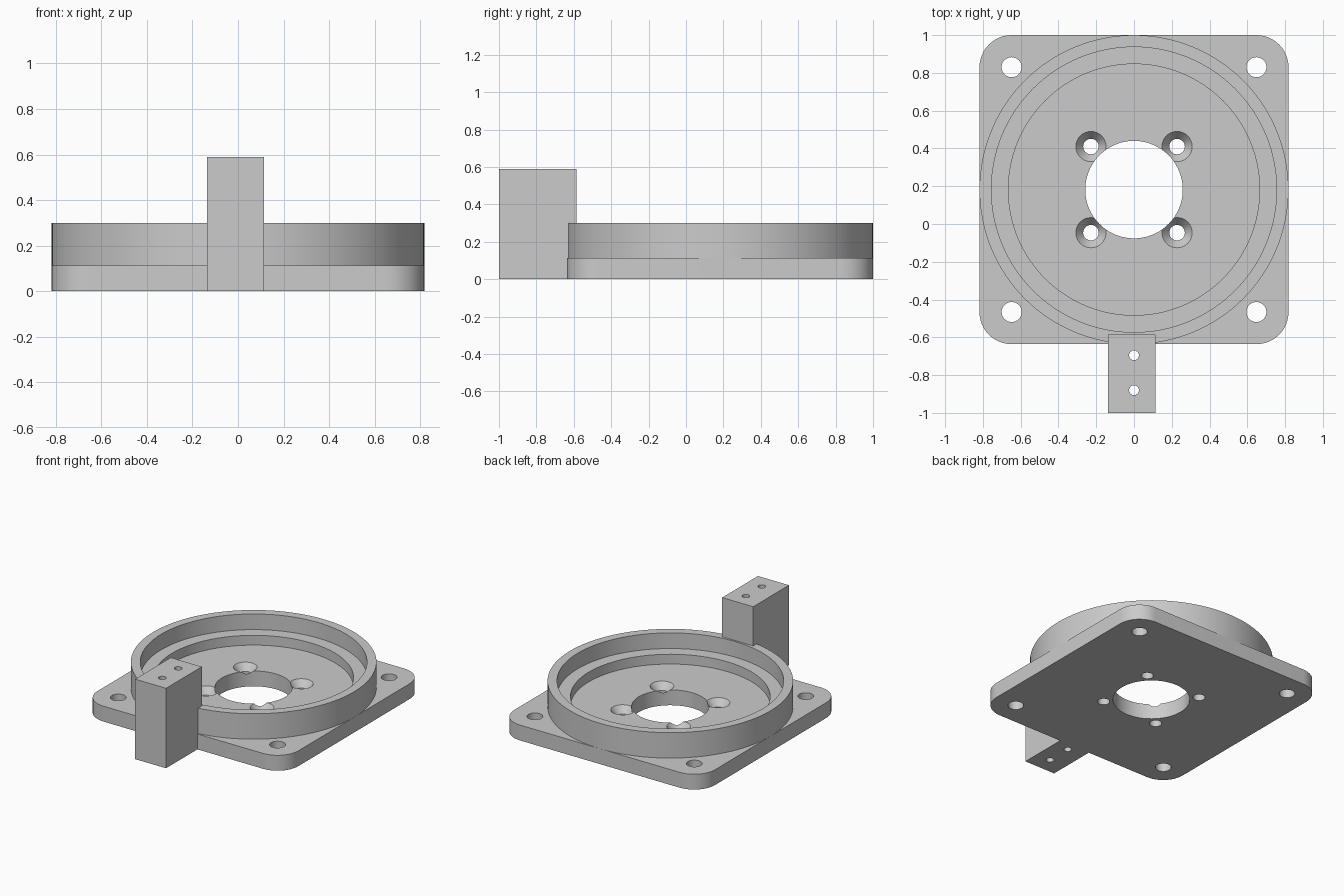
import bpy
import bmesh
import math

cube = bpy.data.objects.get("Cube")
if cube:
    bpy.data.objects.remove(cube, do_unlink=True)

CY = 0.182        # centre of plate and ring along y
HALF = 0.818      # half plate width, also ring radius
PLATE_Z = 0.113
RING_Z = 0.30
BLOCK_Z = 0.588

grey = bpy.data.materials.new("light grey")
grey.use_nodes = True
colour = (0.6, 0.6, 0.6, 1)
grey.diffuse_color = colour
grey.node_tree.nodes["Principled BSDF"].inputs["Base Color"].default_value = colour


def make_object(name, bm):
    bmesh.ops.recalc_face_normals(bm, faces=bm.faces)
    mesh = bpy.data.meshes.new(name)
    bm.to_mesh(mesh)
    bm.free()
    mesh.materials.append(grey)
    obj = bpy.data.objects.new(name, mesh)
    bpy.context.collection.objects.link(obj)
    return obj


def prism(name, outline, z0, z1):
    bm = bmesh.new()
    face = bm.faces.new([bm.verts.new((x, y, z0)) for x, y in outline])
    top = bmesh.ops.extrude_face_region(bm, geom=[face])["geom"]
    verts = [v for v in top if isinstance(v, bmesh.types.BMVert)]
    bmesh.ops.translate(bm, verts=verts, vec=(0, 0, z1 - z0))
    return make_object(name, bm)


def lathe(name, profile, x, y, steps, closed=False):
    """Spin a (radius, z) profile about a vertical axis; open ends are capped."""
    bm = bmesh.new()
    rings = []
    for r, z in profile:
        angles = [2 * math.pi * i / steps for i in range(steps)]
        rings.append([bm.verts.new((x + r * math.cos(a), y + r * math.sin(a), z)) for a in angles])
    pairs = list(zip(rings, rings[1:]))
    if closed:
        pairs.append((rings[-1], rings[0]))
    else:
        bm.faces.new(rings[0])
        bm.faces.new(rings[-1])
    for low, high in pairs:
        for i in range(steps):
            j = (i + 1) % steps
            bm.faces.new((low[i], low[j], high[j], high[i]))
    return make_object(name, bm)


def cut(target, cutter):
    cutter.hide_render = True
    mod = target.modifiers.new("cut", "BOOLEAN")
    mod.operation = "DIFFERENCE"
    mod.solver = "EXACT"
    mod.object = cutter
    bpy.context.view_layer.objects.active = target
    bpy.ops.object.modifier_apply(modifier=mod.name)
    bpy.data.objects.remove(cutter, do_unlink=True)


def drill(target, x, y, r, top, steps=32):
    cut(target, lathe("drill", [(r, -0.1), (r, top + 0.1)], x, y, steps))


# Base plate with rounded corners
radius, arc = 0.17, 12
outline = []
for k, (sx, sy) in enumerate([(1, 1), (-1, 1), (-1, -1), (1, -1)]):
    for i in range(arc + 1):
        a = math.pi / 2 * (k + i / arc)
        outline.append((sx * (HALF - radius) + radius * math.cos(a),
                        CY + sy * (HALF - radius) + radius * math.sin(a)))
plate = prism("base_plate", outline, 0, PLATE_Z)

# Centre opening, corner holes and countersunk screw holes
drill(plate, 0, CY, 0.258, PLATE_Z, 96)
sink = [(0.041, -0.1), (0.041, PLATE_Z - 0.05), (0.08, PLATE_Z), (0.08, PLATE_Z + 0.1)]
for sx in (-1, 1):
    for sy in (-1, 1):
        drill(plate, sx * 0.648, CY + sy * 0.648, 0.053, PLATE_Z)
        cut(plate, lathe("countersink", sink, sx * 0.228, CY + sy * 0.228, 32))

# Raised ring with a step inside
ledge = 0.185
ring_profile = [(0.665, PLATE_Z), (HALF, PLATE_Z), (HALF, RING_Z),
                (0.755, RING_Z), (0.755, ledge), (0.665, ledge)]
ring = lathe("stepped_ring", ring_profile, 0, CY, 128, closed=True)

# Upright mounting block with two vertical holes
block = prism("mounting_block", [(-0.137, -1), (0.115, -1), (0.115, -0.585), (-0.137, -0.585)],
              0, BLOCK_Z)
for y in (-0.695, -0.88):
    drill(block, 0, y, 0.026, BLOCK_Z, 24)

# Smooth curved walls, crisp edges
for obj in (plate, ring, block):
    bpy.ops.object.select_all(action="DESELECT")
    obj.select_set(True)
    bpy.context.view_layer.objects.active = obj
    bpy.ops.object.shade_smooth_by_angle(angle=math.radians(30))
